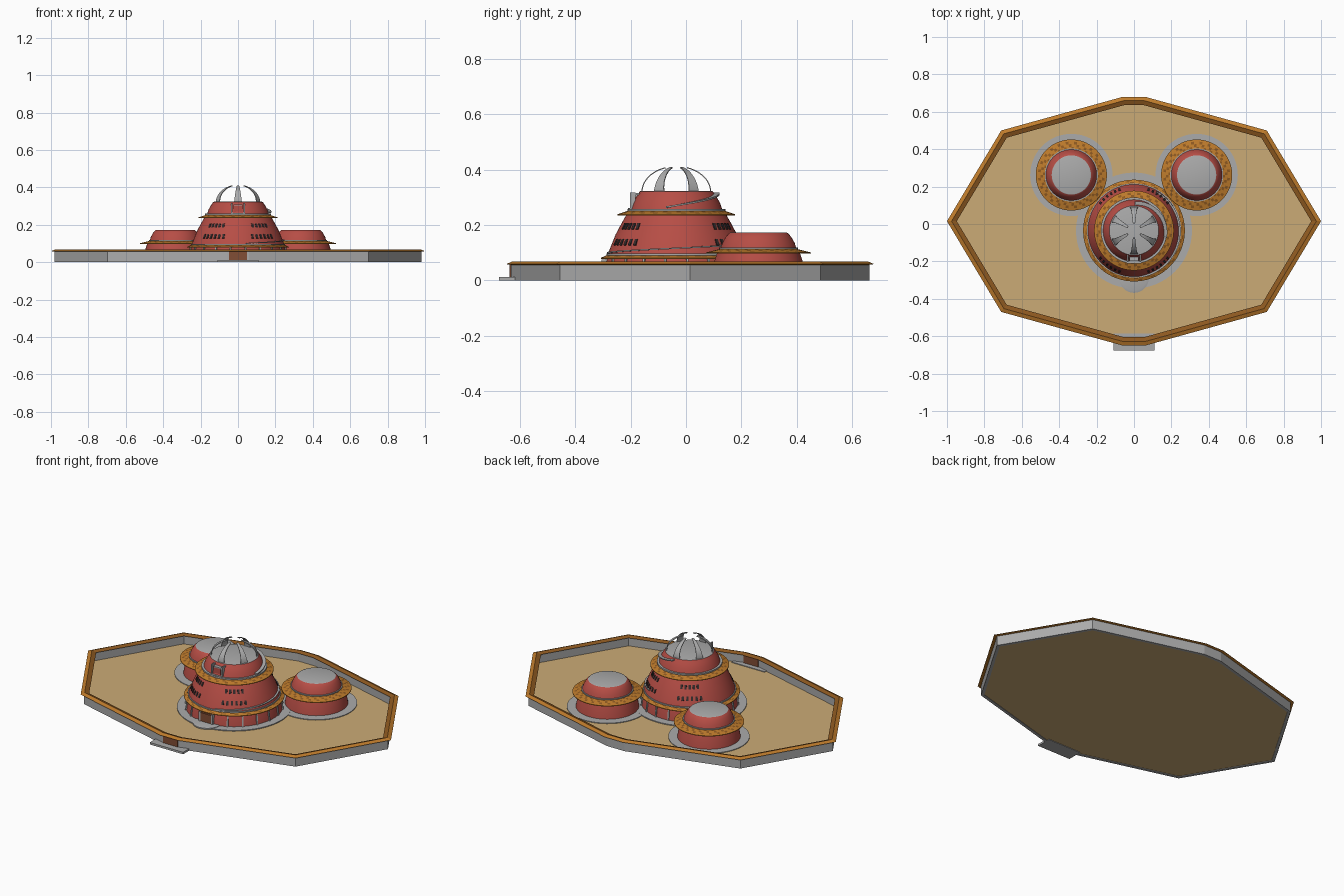
import bpy, bmesh, math
from mathutils import Vector, Matrix

if "Cube" in bpy.data.objects:
    bpy.data.objects.remove(bpy.data.objects["Cube"])

def mat(name, r, g, b):
    m = bpy.data.materials.new(name)
    m.diffuse_color = (r, g, b, 1)
    m.use_nodes = True
    m.node_tree.nodes["Principled BSDF"].inputs["Base Color"].default_value = m.diffuse_color
    return m

SAND = mat("sand", 0.60, 0.41, 0.18)
GREY = mat("stone grey", 0.41, 0.41, 0.41)
RED = mat("brick red", 0.47, 0.075, 0.06)
ORANGE = mat("orange", 0.52, 0.20, 0.025)
BROWN = mat("dark orange", 0.27, 0.10, 0.015)
DOOR = mat("door brown", 0.22, 0.075, 0.035)
DARK = mat("window dark", 0.035, 0.025, 0.025)
CY = -0.035          # main tower centre in y
TAU = 2 * math.pi

def finish(name, bm, mats, loc=(0, 0, 0), smooth=True):
    bmesh.ops.recalc_face_normals(bm, faces=bm.faces)
    me = bpy.data.meshes.new(name)
    bm.to_mesh(me)
    bm.free()
    for m in mats:
        me.materials.append(m)
    if smooth:
        me.shade_smooth()
        me.set_sharp_from_angle(angle=math.radians(30))
    ob = bpy.data.objects.new(name, me)
    ob.location = loc
    bpy.context.collection.objects.link(ob)
    return ob

def lathe(name, prof, mats, loc, n=64, rule=None, closed=False):
    """Spin (r, z) points; closed joins last to first, else ends are capped."""
    bm = bmesh.new()
    rings = [[bm.verts.new((r * math.cos(TAU * i / n), r * math.sin(TAU * i / n), z))
              for i in range(n)] for r, z in prof]
    m = len(rings)
    for k in range(m if closed else m - 1):
        a, b = rings[k], rings[(k + 1) % m]
        for i in range(n):
            j = (i + 1) % n
            f = bm.faces.new((a[i], a[j], b[j], b[i]))
            if rule:
                f.material_index = rule(k, i)
    if not closed:
        bm.faces.new(rings[0])
        f = bm.faces.new(rings[-1])
        if rule:
            f.material_index = rule(m - 1, 0)
    return finish(name, bm, mats, loc)

def box(name, size, mtx, m):
    bm = bmesh.new()
    bmesh.ops.create_cube(bm, size=1, matrix=mtx @ Matrix.Diagonal((*size, 1)))
    return finish(name, bm, [m], smooth=False)

def sweep(name, sections, m, loc):
    """Join a list of four-point sections into a solid strip."""
    bm = bmesh.new()
    rows = [[bm.verts.new(p) for p in s] for s in sections]
    for a, b in zip(rows, rows[1:]):
        for i in range(4):
            bm.faces.new((a[i], a[(i + 1) % 4], b[(i + 1) % 4], b[i]))
    bm.faces.new(rows[0])
    bm.faces.new(rows[-1])
    return finish(name, bm, [m], loc)

# --- Courtyard wall outline, with a mitred inset ---
right = [(0.06, -0.65), (0.71, -0.47), (1, 0.015), (0.71, 0.50), (0.06, 0.68)]
OUT = [Vector(p) for p in right] + [Vector((-x, y)) for x, y in reversed(right)]

def inset(d):
    res, n = [], len(OUT)
    for i in range(n):
        e1 = (OUT[i] - OUT[i - 1]).normalized()
        e2 = (OUT[(i + 1) % n] - OUT[i]).normalized()
        n1, n2 = Vector((-e1.y, e1.x)), Vector((-e2.y, e2.x))
        res.append(OUT[i] + (n1 + n2) * (d / (1 + n1.dot(n2))))
    return res

def wall(name, prof, mats, rule=None):
    bm = bmesh.new()
    rings = [[bm.verts.new((p.x, p.y, z)) for p in inset(d)] for d, z in prof]
    for k in range(len(rings)):
        a, b = rings[k], rings[(k + 1) % len(rings)]
        for i in range(len(a)):
            j = (i + 1) % len(a)
            f = bm.faces.new((a[i], a[j], b[j], b[i]))
            f.material_index = rule(k) if rule else 0
    return finish(name, bm, mats, smooth=False)

wall("courtyard_wall", [(0.017, 0), (0.017, 0.061), (0.034, 0.061), (0.034, 0)], [GREY])
wall("wall_coping", [(0, 0.059), (0.021, 0.068), (0.045, 0.060), (0.022, 0.056)],
     [ORANGE, BROWN], lambda k: 0 if k in (0, 3) else 1)
bm = bmesh.new()
fv = [[bm.verts.new((p.x, p.y, z)) for p in inset(0.025)] for z in (0.003, 0.008)]
for r in fv:
    bm.faces.new(r)
for i in range(10):
    bm.faces.new((fv[0][i], fv[0][(i + 1) % 10], fv[1][(i + 1) % 10], fv[1][i]))
finish("sand_floor", bm, [SAND], smooth=False)

# --- Gate and step ---
box("gate_step", (0.22, 0.09, 0.012), Matrix.Translation((0, -0.63, 0.006)), GREY)
box("gate_door", (0.096, 0.026, 0.047), Matrix.Translation((0, -0.625, 0.036)), DOOR)

# --- Paving around the buildings ---
lathe("main_paving", [(0.31, 0.004), (0.31, 0.013)], [GREY], (0, CY, 0))
lathe("entrance_paving", [(0.08, 0.004), (0.08, 0.015), (0.068, 0.018)], [GREY], (0, -0.288, 0), 32)

# Patterned ledge: checker of tiles with an orange rim
def ledge(name, ro, ri, z, loc, h=0.014):
    mid = [(ro + (ri - ro) * t, z + h * t) for t in (0.2, 0.45, 0.7, 1)]
    prof = [(ro, z - 0.004), (ro, z)] + mid + [(ri, z - 0.004)]
    def rule(k, i):
        return 1 if (k in (2, 3, 4) and (i + k) % 3 == 0) or k == 6 else 0
    lathe(name, prof, [ORANGE, BROWN], loc, 72, rule, True)

# --- Side houses ---
for s, side in ((-1, "left"), (1, "right")):
    loc = (s * 0.335, 0.262, 0)
    lathe(side + "_house_paving", [(0.22, 0.004), (0.22, 0.012)], [GREY], loc)
    lathe(side + "_house_body",
          [(0.172, 0.006), (0.163, 0.06), (0.148, 0.105), (0.138, 0.112), (0.131, 0.135),
           (0.118, 0.158), (0.105, 0.172), (0.102, 0.173)], [RED, GREY], loc, 64,
          lambda k, i: 1 if k >= 6 else 0)
    ledge(side + "_house_ledge", 0.19, 0.134, 0.101, loc)
    lathe(side + "_house_trim", [(0.142, 0.112), (0.142, 0.119), (0.132, 0.119), (0.132, 0.112)],
          [GREY], loc, closed=True)

# --- Main tower ---
M = (0, CY, 0)
WALL = [(0.264, 0.006), (0.255, 0.075), (0.24, 0.115), (0.22, 0.165), (0.196, 0.21), (0.176, 0.245)]
DRUM = [(0.168, 0.25), (0.158, 0.28), (0.144, 0.305), (0.132, 0.322), (0.128, 0.323)]

def radius(z, prof):
    for (r0, z0), (r1, z1) in zip(prof, prof[1:]):
        if z <= z1:
            return r0 + (r1 - r0) * (z - z0) / (z1 - z0)
    return prof[-1][0]

lathe("tower_wall", WALL, [RED], M)
lathe("tower_drum", DRUM, [RED, GREY], M, 64, lambda k, i: 1 if k >= 3 else 0)
ledge("tower_lower_ledge", 0.272, 0.245, 0.082, M, 0.012)
ledge("tower_upper_ledge", 0.213, 0.165, 0.239, M, 0.016)
lathe("upper_ledge_trim", [(0.177, 0.25), (0.177, 0.259), (0.163, 0.259), (0.163, 0.25)],
      [GREY], M, closed=True)
lathe("lower_wall_trim", [(0.252, 0.091), (0.252, 0.098), (0.24, 0.098), (0.24, 0.091)],
      [GREY], M, closed=True)

def on_wall(az, z, off, prof, tilt):
    r = radius(z, prof) + off
    return (Matrix.Translation((r * math.cos(az), CY + r * math.sin(az), z))
            @ Matrix.Rotation(az, 4, 'Z') @ Matrix.Rotation(-tilt, 4, 'Y'))

# Posts beneath the lower ledge
for i in range(20):
    az = TAU * (i + 0.5) / 20
    box("ledge_post", (0.008, 0.008, 0.074), on_wall(az, 0.047, 0.002, WALL, 0.13), GREY)

# Four groups of windows in two rows
for q in (-55, 55, 125, -125):
    for z, count in ((0.195, 5), (0.138, 6)):
        for k in range(count):
            az = math.radians(q + (k - (count - 1) / 2) * 6.2)
            box("window", (0.006, 0.012, 0.024), on_wall(az, z, 0, WALL, 0.47), DARK)

# Spiral ramps
def ramp(name, a0, a1, z0, z1, prof, width, thick):
    secs = []
    for i in range(33):
        t = i / 32
        a, z = math.radians(a0 + (a1 - a0) * t), z0 + (z1 - z0) * t
        r = radius(z, prof)
        secs.append([(q * math.cos(a), q * math.sin(a), h) for q, h in
                     ((r - 0.008, z), (r + width, z), (r + width, z + thick), (r - 0.008, z + thick))])
    sweep(name, secs, GREY, M)

ramp("upper_ramp", -12, 88, 0.262, 0.312, DRUM, 0.016, 0.006)
ramp("lower_ramp", -80, 60, 0.098, 0.126, WALL, 0.008, 0.005)

# Upper front doorway and balcony
for s in (-1, 1):
    box("doorway_post", (0.008, 0.02, 0.062), Matrix.Translation((s * 0.034, -0.192, 0.286)), GREY)
    box("doorway_bracket", (0.008, 0.04, 0.008), Matrix.Translation((s * 0.034, -0.178, 0.312)), GREY)
box("doorway_sill", (0.076, 0.03, 0.008), Matrix.Translation((0, -0.195, 0.258)), GREY)
box("doorway_door", (0.046, 0.02, 0.044), Matrix.Translation((0, -0.186, 0.282)), RED)
box("doorway_lintel", (0.05, 0.022, 0.006), Matrix.Translation((0, -0.186, 0.305)), GREY)

# Ground entrance
box("entrance_door", (0.07, 0.012, 0.052), Matrix.Translation((0, -0.296, 0.042)), DOOR)
for s in (-1, 1):
    box("entrance_post", (0.01, 0.02, 0.06), Matrix.Translation((s * 0.04, -0.296, 0.045)), GREY)

# Six curved blades forming the open crown
for i in range(6):
    a = math.radians(30 + 60 * i)
    d, p = Vector((math.cos(a), math.sin(a), 0)), Vector((-math.sin(a), math.cos(a), 0))
    secs = []
    for k in range(13):
        t = math.radians(72 * k / 12)
        w = 0.021 - 0.015 * k / 12
        c = d * (0.126 * math.cos(t)) + Vector((0, 0, 0.320 + 0.094 * math.sin(t)))
        nrm = (d * math.cos(t) + Vector((0, 0, math.sin(t)))) * 0.004
        secs.append([c - p * w, c + p * w, c + p * w - nrm, c - p * w - nrm])
    sweep("crown_blade", secs, GREY, M)
